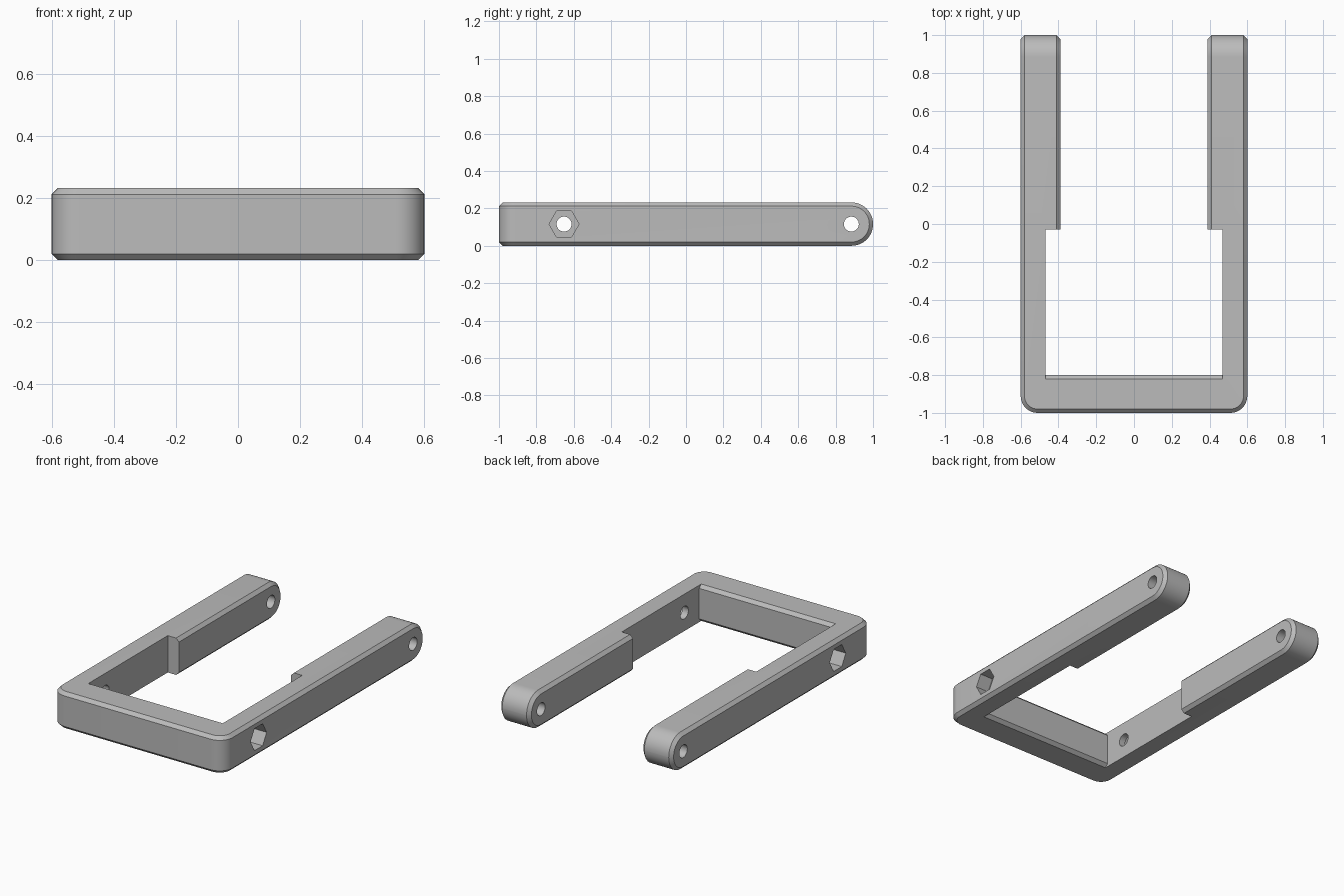
import bpy
import bmesh
import math
from mathutils import Matrix, Vector

cube = bpy.data.objects.get("Cube")
if cube:
    bpy.data.objects.remove(cube, do_unlink=True)

HEIGHT = 0.232
MID = HEIGHT / 2
CHAMFER = 0.02

grey = bpy.data.materials.new("plain grey")
grey.use_nodes = True
colour = (0.5, 0.5, 0.5, 1)
grey.diffuse_color = colour
grey.node_tree.nodes["Principled BSDF"].inputs["Base Color"].default_value = colour


def make_object(name, bm):
    bmesh.ops.recalc_face_normals(bm, faces=bm.faces)
    mesh = bpy.data.meshes.new(name)
    bm.to_mesh(mesh)
    bm.free()
    mesh.materials.append(grey)
    obj = bpy.data.objects.new(name, mesh)
    bpy.context.collection.objects.link(obj)
    return obj


def prism(points, sweep):
    """Extrude a closed outline along a vector."""
    bm = bmesh.new()
    face = bm.faces.new([bm.verts.new(p) for p in points])
    out = bmesh.ops.extrude_face_region(bm, geom=[face], use_keep_orig=True)
    verts = [v for v in out["geom"] if isinstance(v, bmesh.types.BMVert)]
    bmesh.ops.translate(bm, verts=verts, vec=sweep)
    bmesh.ops.recalc_face_normals(bm, faces=bm.faces)
    return bm


def bevel(bm, edges, offset, segments):
    bmesh.ops.bevel(bm, geom=edges, offset=offset, segments=segments, profile=0.5,
                    affect="EDGES", clamp_overlap=False)


def centre(edge):
    return (edge.verts[0].co + edge.verts[1].co) / 2


def is_vertical(edge):
    d = edge.verts[0].co - edge.verts[1].co
    return abs(d.z) > 0.99 * d.length


def side_hole(name, x, y, radius, depth, sides, turn=0):
    """Cutter lying along x."""
    bm = bmesh.new()
    matrix = (Matrix.Translation((x, y, MID)) @ Matrix.Rotation(math.pi / 2, 4, "Y")
              @ Matrix.Rotation(turn, 4, "Z"))
    bmesh.ops.create_cone(bm, cap_ends=True, segments=sides, radius1=radius,
                          radius2=radius, depth=depth, matrix=matrix)
    return make_object(name, bm)


# U-shaped body: front bar with two arms
right_half = [(0.6, -1), (0.6, 1), (0.39, 1), (0.39, -0.4)]
outline = right_half + [(-x, y) for x, y in reversed(right_half)]
bm = prism([(x, y, 0) for x, y in outline], Vector((0, 0, HEIGHT)))

# Rounded front corners and rounded arm tips
bevel(bm, [e for e in bm.edges if is_vertical(e) and centre(e).y < -0.9], 0.09, 10)
bevel(bm, [e for e in bm.edges if not is_vertical(e) and centre(e).y > 0.99], MID - 0.001, 12)

# Chamfer all remaining sharp rims
bm.normal_update()
rims = [e for e in bm.edges if e.calc_face_angle(0) > 0.6
        and not (is_vertical(e) and centre(e).y < 0)]
bevel(bm, rims, CHAMFER, 1)
frame = make_object("clamp_frame", bm)

# Window behind the front bar, flared to chamfer the bar's inner edges
flare = 0.1
window = [(-0.03, -flare), (-0.03, HEIGHT + flare),
          (-0.8 - CHAMFER - flare, HEIGHT + flare), (-0.8, HEIGHT - CHAMFER),
          (-0.8, CHAMFER), (-0.8 - CHAMFER - flare, -flare)]
bm = prism([(-0.468, y, z) for y, z in window], Vector((0.936, 0, 0)))
cutters = [make_object("window_cutter", bm)]

# Pivot holes, bolt holes and hexagonal nut pockets
cutters.append(side_hole("pivot_hole_cutter", 0, 0.884, 0.04, 2, 32))
cutters.append(side_hole("bolt_hole_cutter", 0, -0.652, 0.04, 2, 32))
for side in (-1, 1):
    cutters.append(side_hole("nut_pocket_cutter", side * 0.61, -0.652, 0.08, 0.2, 6))

bpy.ops.object.select_all(action="DESELECT")
frame.select_set(True)
bpy.context.view_layer.objects.active = frame
for cutter in cutters:
    cutter.hide_render = True
    mod = frame.modifiers.new(cutter.name, "BOOLEAN")
    mod.operation = "DIFFERENCE"
    mod.solver = "EXACT"
    mod.object = cutter
    bpy.ops.object.modifier_apply(modifier=mod.name)
    bpy.data.objects.remove(cutter, do_unlink=True)

bpy.ops.object.shade_smooth_by_angle(angle=math.radians(25))
